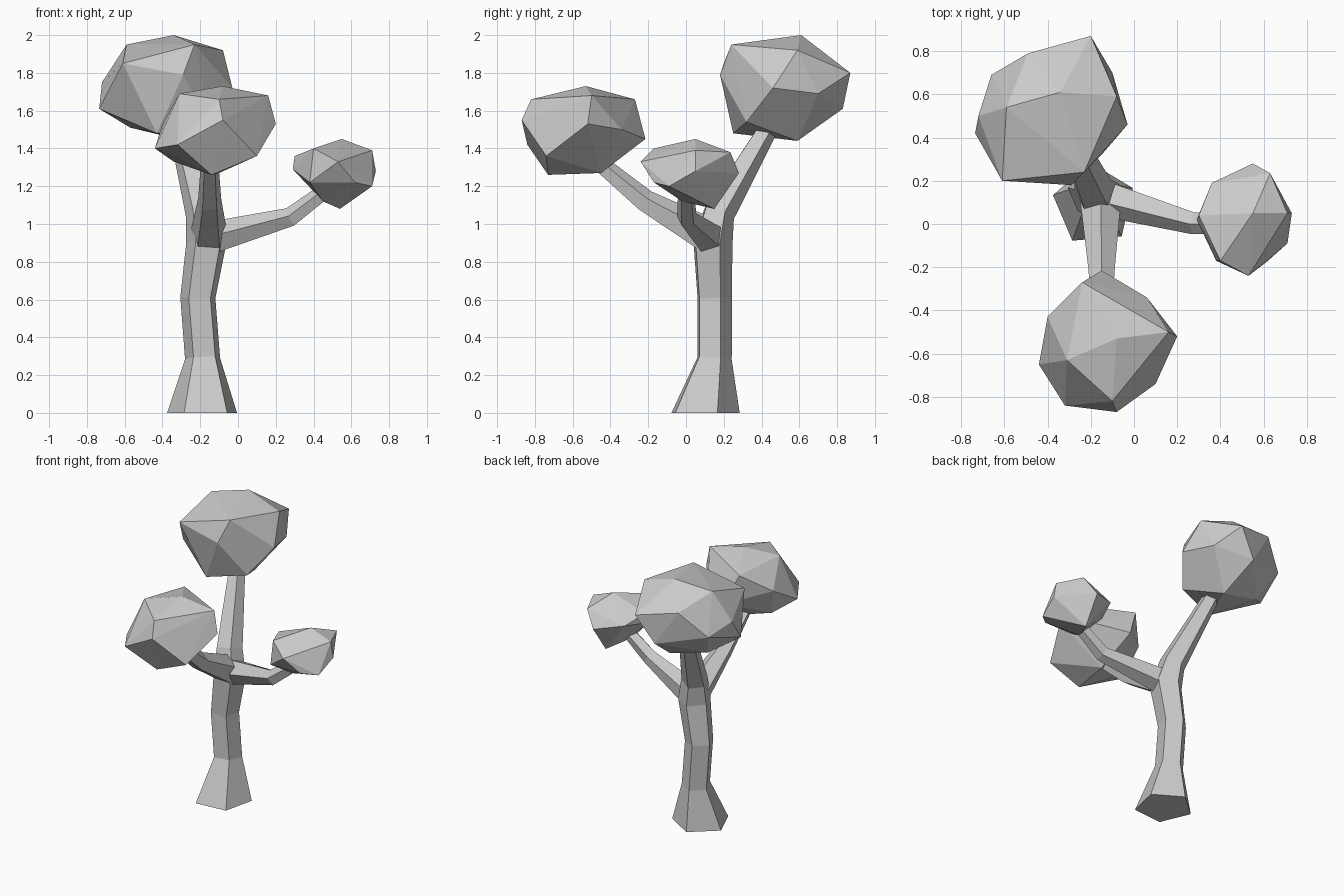
import bpy, bmesh
from math import cos, sin, radians, tau
from mathutils import Vector

if "Cube" in bpy.data.objects:
    bpy.data.objects.remove(bpy.data.objects["Cube"])

UP = Vector((0, 0, 1))


def finish(name, bm):
    bmesh.ops.recalc_face_normals(bm, faces=bm.faces)
    mesh = bpy.data.meshes.new(name)
    bm.to_mesh(mesh)
    bm.free()
    bpy.context.collection.objects.link(bpy.data.objects.new(name, mesh))


def limb(name, path, phase, start=None, sides=5):
    """Five-sided tapered tube along (x, y, z, radius) stations."""
    bm = bmesh.new()
    pts = [Vector(p[:3]) for p in path]
    rings = []
    for i, p in enumerate(pts):
        before = (p - pts[i - 1]).normalized() if i else Vector()
        after = (pts[i + 1] - p).normalized() if i + 1 < len(pts) else Vector()
        tangent = start if start and i == 0 else before + after
        turn = UP.rotation_difference(tangent)
        angles = [radians(phase) + tau * k / sides for k in range(sides)]
        rings.append([bm.verts.new(p + turn @ Vector((cos(a), sin(a), 0)) * path[i][3])
                      for a in angles])
    for a, b in zip(rings, rings[1:]):
        for k in range(sides):
            j = (k + 1) % sides
            bm.faces.new((a[k], a[j], b[j], b[k]))
    bm.faces.new(rings[0])
    bm.faces.new(rings[-1])
    finish(name, bm)


def foliage(name, corners):
    """Faceted leaf clump: convex hull around its main corners."""
    bm = bmesh.new()
    for c in corners:
        bm.verts.new(c)
    res = bmesh.ops.convex_hull(bm, input=bm.verts[:])
    loose = [v for v in bm.verts if not v.link_faces]
    bmesh.ops.delete(bm, geom=loose, context='VERTS')
    finish(name, bm)


# Trunk with flared foot, running on into the rear branch
limb("trunk", [(-.185, .09, 0, .195), (-.185, .145, .29, .098), (-.21, .145, .61, .098),
               (-.165, .135, .9, .112), (-.19, .17, 1.06, .09), (-.315, .44, 1.52, .055)],
     phase=23, start=UP)

# Side branches
limb("front_branch", [(-.155, .1, .94, .1), (-.15, -.22, 1.12, .064),
                      (-.15, -.46, 1.32, .048)], phase=90)
limb("right_branch", [(-.16, .13, .92, .092), (.28, .005, 1.035, .054),
                      (.5, .0, 1.2, .042)], phase=180)

# Rear clump, top to bottom
foliage("rear_foliage", [
    (-.34, .61, 2.0), (-.59, .54, 1.95), (-.23, .24, 1.95), (-.08, .59, 1.92),
    (-.61, .20, 1.85), (-.49, .79, 1.86), (-.20, .87, 1.80), (-.29, .18, 1.79),
    (-.72, .50, 1.75), (-.03, .46, 1.72), (-.10, .70, 1.69), (-.66, .69, 1.69),
    (-.735, .42, 1.61), (-.33, .83, 1.61), (-.57, .57, 1.51), (-.15, .32, 1.54),
    (-.43, .25, 1.48), (-.28, .59, 1.44)])

# Front clump
foliage("front_foliage", [
    (-.08, -.53, 1.73), (-.31, -.63, 1.69), (.16, -.50, 1.68), (-.24, -.27, 1.66),
    (-.10, -.82, 1.66), (-.08, -.87, 1.55), (.20, -.52, 1.53), (-.40, -.43, 1.53),
    (.06, -.34, 1.50), (.10, -.74, 1.36), (-.15, -.215, 1.45), (-.32, -.84, 1.42),
    (-.44, -.65, 1.40), (-.34, -.50, 1.33), (-.10, -.45, 1.27), (-.14, -.73, 1.26)])

# Right clump
foliage("right_foliage", [
    (.55, .05, 1.45), (.40, -.17, 1.40), (.71, .05, 1.39), (.63, .235, 1.38),
    (.30, .04, 1.36), (.53, -.24, 1.33), (.36, .19, 1.31), (.29, .02, 1.29),
    (.73, .05, 1.28), (.55, .28, 1.27), (.38, -.17, 1.22), (.71, -.09, 1.20),
    (.62, -.17, 1.22), (.45, -.02, 1.12), (.54, .15, 1.08)])
